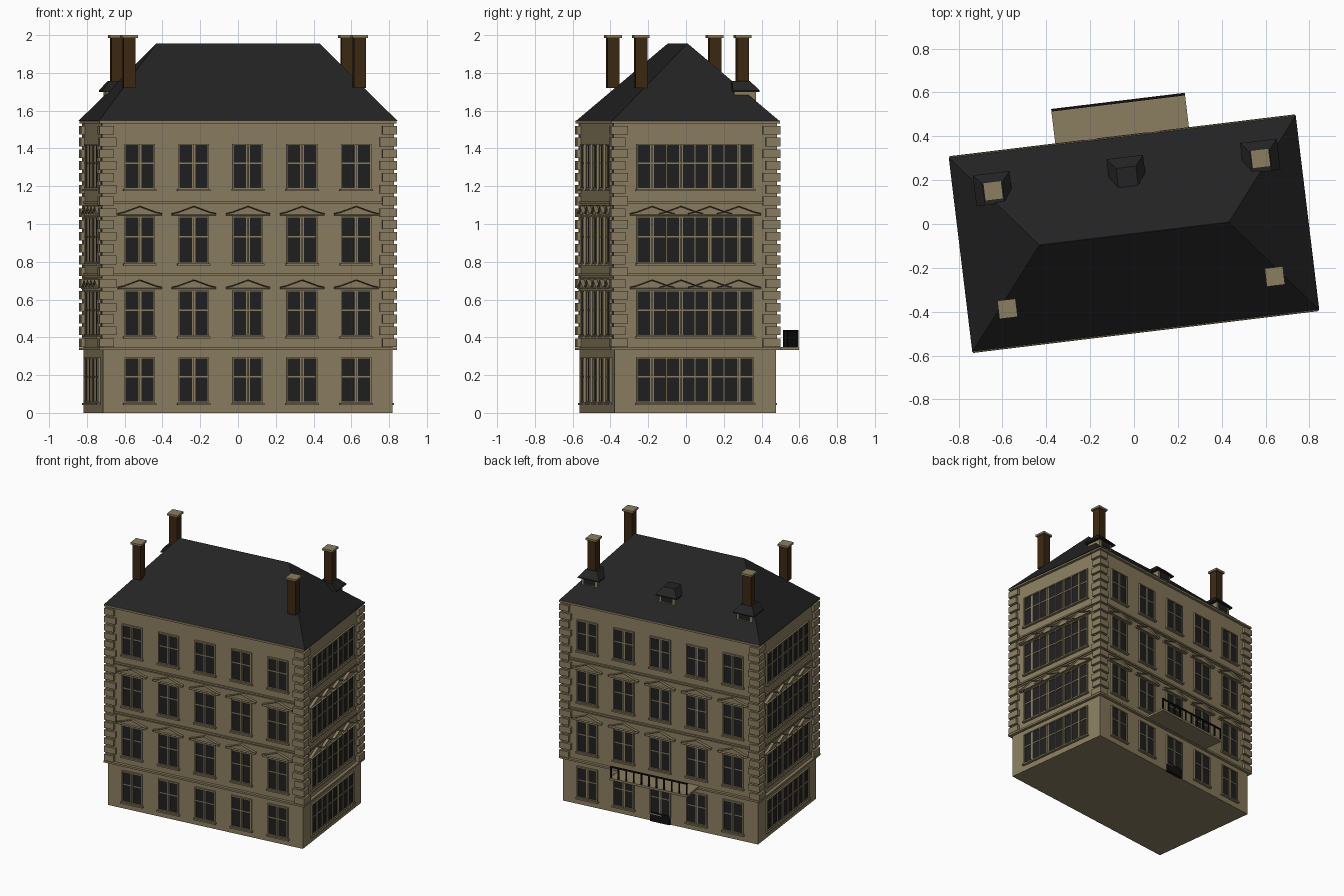
import bpy, bmesh
from math import radians, pi
from mathutils import Matrix, Vector

if "Cube" in bpy.data.objects:
    bpy.data.objects.remove(bpy.data.objects["Cube"])

# House is turned slightly on its plot
PLACE = Matrix.Translation((0, -0.044, 0)) @ Matrix.Rotation(radians(6.9), 4, 'Z')
HX, HY = 0.772, 0.43            # wall half sizes
ROOF_Z, RIDGE_Z = 1.545, 1.955


def material(name, color):
    m = bpy.data.materials.new(name)
    m.use_nodes = True
    m.diffuse_color = (*color, 1)
    m.node_tree.nodes["Principled BSDF"].inputs["Base Color"].default_value = (*color, 1)
    return m


STONE = material("sandstone", (0.26, 0.21, 0.12))
SLATE = material("dark slate", (0.017, 0.017, 0.017))
GLASS = material("dark glass", (0.014, 0.014, 0.015))
BRICK = material("brown brick", (0.045, 0.021, 0.006))
IRON = material("black iron", (0.006, 0.006, 0.006))


class Part:
    """Collects simple solids and turns them into one named object."""

    def __init__(self, name, mat):
        self.name, self.mat, self.bm = name, mat, bmesh.new()

    def box(self, lo, hi, frame=Matrix()):
        lo, hi = Vector(lo), Vector(hi)
        m = frame @ Matrix.Translation((lo + hi) / 2) @ Matrix.Diagonal((*(hi - lo), 1))
        bmesh.ops.create_cube(self.bm, size=1, matrix=m)

    def loft(self, bottom, top):
        """Solid between two rings with equal point counts."""
        a = [self.bm.verts.new(p) for p in bottom]
        b = [self.bm.verts.new(p) for p in top]
        n = len(a)
        faces = [self.bm.faces.new(a[::-1]), self.bm.faces.new(b)]
        for i in range(n):
            j = (i + 1) % n
            faces.append(self.bm.faces.new((a[i], a[j], b[j], b[i])))
        return faces

    def finish(self):
        bmesh.ops.remove_doubles(self.bm, verts=self.bm.verts, dist=1e-6)
        bmesh.ops.recalc_face_normals(self.bm, faces=self.bm.faces)
        self.bm.transform(PLACE)
        me = bpy.data.meshes.new(self.name)
        self.bm.to_mesh(me)
        self.bm.free()
        me.materials.append(self.mat)
        ob = bpy.data.objects.new(self.name, me)
        bpy.context.collection.objects.link(ob)


def rect(x, y0, y1, z, cx=0):
    return [(cx - x, y0, z), (cx + x, y0, z), (cx + x, y1, z), (cx - x, y1, z)]


# Main walls
walls = Part("walls", STONE)
walls.box((-HX, -HY, 0), (HX, HY, ROOF_Z))
walls.finish()

# String courses and eaves moulding
bands = Part("string_courses", STONE)
for z0, z1, out in ((0.332, 0.346, 0.022), (0.725, 0.737, 0.01), (0.71, 0.718, 0.006),
                    (1.108, 1.12, 0.01), (1.094, 1.101, 0.006), (1.533, 1.547, 0.02)):
    bands.box((-HX - out, -HY - out, z0), (HX + out, HY + out, z1))
bands.finish()

# Corner quoins, alternately long and short
quoins = Part("corner_quoins", STONE)
PITCH = 0.0625
for sx in (-1, 1):
    for sy in (-1, 1):
        for i in range(19):
            z = 0.349 + i * PITCH
            lx, ly = (0.07, 0.055) if i % 2 else (0.055, 0.07)
            xs = sorted((sx * (HX - lx), sx * (HX + 0.021)))
            ys = sorted((sy * (HY - ly), sy * (HY + 0.021)))
            quoins.box((xs[0], ys[0], z), (xs[1], ys[1], z + 0.046))
            # recessed joint between blocks
            xs = sorted((sx * (HX - 0.045), sx * (HX + 0.006)))
            ys = sorted((sy * (HY - 0.045), sy * (HY + 0.006)))
            quoins.box((xs[0], ys[0], z), (xs[1], ys[1], min(z + PITCH, ROOF_Z)))
quoins.finish()

# Windows: glass, casement bars, sills and pediments for each wall
glass = Part("window_glass", GLASS)
frames = Part("window_frames", STONE)
sills = Part("window_sills", STONE)
pediments = Part("window_pediments", STONE)
door = Part("door_panel", IRON)
W = 0.077                        # window half width
FLOORS = ((0.058, 0.29, False), (0.41, 0.645, True), (0.795, 1.035, True), (1.19, 1.42, False))


def window(f, u, z0, z1, is_door=False):
    glass.box((u - W, -0.01, z0), (u + W, 0.004, z1), f)
    t = 0.004
    zm = z0 + 0.57 * (z1 - z0)
    for x in (-W, -0.006, 0.006, W):
        out = 0.012 if abs(x) == W else 0.008
        frames.box((u + x - t, -0.01, z0), (u + x + t, out, z1), f)
    for z, out in ((z0, 0.012), (zm, 0.007), (z1, 0.012)):
        frames.box((u - W - t, -0.01, z - t), (u + W + t, out, z + t), f)
    if is_door:
        door.box((u - W, -0.01, 0), (u + W, 0.012, z0 + 0.012), f)
    else:
        sills.box((u - 0.088, -0.01, z0 - 0.016), (u + 0.088, 0.02, z0 - 0.005), f)


def pediment(f, u, z):
    half = [(0.117, 0), (0.117, 0.012), (0.085, 0.019)]
    outline = half + [(0, 0.05)] + [(-x, h) for x, h in half[::-1]]
    back, front = ([f @ Vector((u + x, v, z + h)) for x, h in outline] for v in (-0.005, 0.022))
    face = pediments.loft(back, front)[1]
    face.normal_update()
    depth = -0.01 if face.normal.dot(f.to_3x3() @ Vector((0, 1, 0))) > 0 else 0.01
    bmesh.ops.inset_region(pediments.bm, faces=[face], thickness=0.005, depth=depth,
                           use_even_offset=True)


# u runs along each wall, second axis points outwards
for k in range(4):
    long_wall = k % 2 == 0
    dist = HY if long_wall else HX
    f = Matrix.Rotation(k * pi / 2, 4, 'Z') @ Matrix.Translation((0, dist, 0))
    count, step = (5, 0.2886) if long_wall else (4, 0.154)
    for z0, z1, has_pediment in FLOORS:
        for i in range(count):
            u = (i - (count - 1) / 2) * step
            window(f, u, z0, z1, k == 0 and i == 2 and z0 < 0.1)
            if has_pediment:
                pediment(f, u, z1 + 0.01)
for p in (glass, frames, sills, pediments, door):
    p.finish()

# Hipped roof
roof = Part("hipped_roof", SLATE)
roof.loft(rect(0.797, -0.447, 0.447, ROOF_Z), rect(0.436, -0.001, 0.001, RIDGE_Z))
roof.finish()

# Chimneys with stone caps
stacks = Part("chimney_stacks", BRICK)
caps = Part("chimney_caps", STONE)
for cx in (-0.614, 0.614):
    for cy in (-0.271, 0.271):
        stacks.loft(rect(0.032, cy - 0.032, cy + 0.032, 1.72, cx),
                    rect(0.032, cy - 0.032, cy + 0.032, 1.985, cx))
        caps.loft(rect(0.042, cy - 0.042, cy + 0.042, 1.985, cx),
                  rect(0.042, cy - 0.042, cy + 0.042, 2.0, cx))
stacks.finish()
caps.finish()

# Rear dormers with small hipped roofs
dormer_walls = Part("dormer_walls", STONE)
dormer_glass = Part("dormer_windows", GLASS)
dormer_roofs = Part("dormer_roofs", SLATE)
for cx in (-0.614, 0, 0.614):
    dormer_walls.loft(rect(0.062, 0.22, 0.335, 1.62, cx), rect(0.062, 0.22, 0.335, 1.705, cx))
    dormer_glass.box((cx - 0.045, 0.33, 1.655), (cx + 0.045, 0.339, 1.698))
    dormer_roofs.loft(rect(0.084, 0.21, 0.352, 1.7, cx), rect(0.084, 0.21, 0.352, 1.708, cx))
    dormer_roofs.loft(rect(0.084, 0.21, 0.352, 1.708, cx), rect(0.045, 0.21, 0.305, 1.757, cx))
for p in (dormer_walls, dormer_glass, dormer_roofs):
    p.finish()

# Rear balcony and its railing
balcony = Part("balcony_slab", STONE)
balcony.box((-0.307, HY - 0.01, 0.334), (0.307, 0.61, 0.35))
balcony.finish()
railing = Part("balcony_railing", IRON)
railing.box((-0.305, 0.598, 0.43), (0.305, 0.608, 0.44))
for i in range(11):
    x = -0.3 + i * 0.06
    railing.box((x - 0.005, 0.599, 0.35), (x + 0.005, 0.607, 0.432))
railing.finish()
